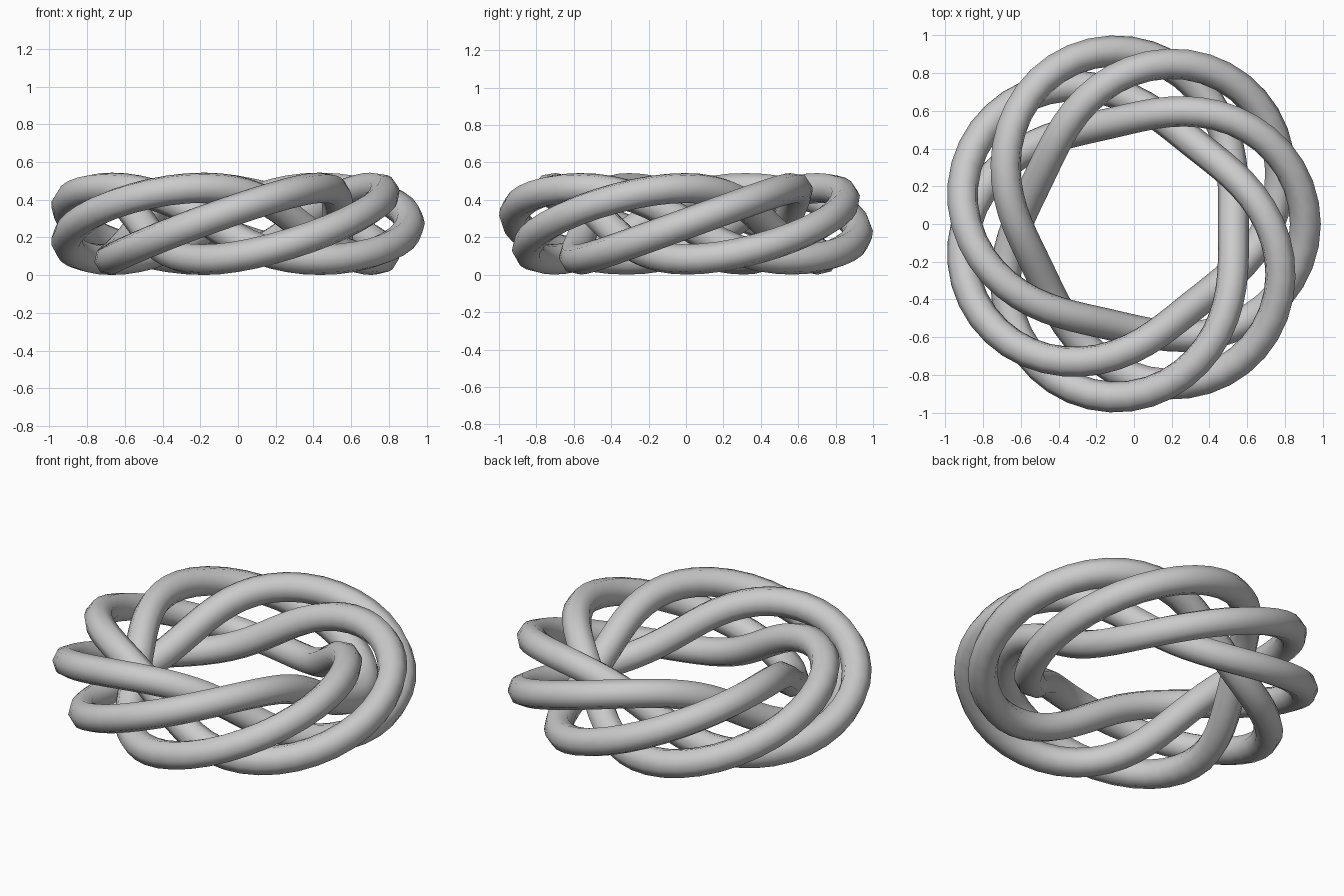
import bpy
from math import sin, cos, tau

if "Cube" in bpy.data.objects:
    bpy.data.objects.remove(bpy.data.objects["Cube"])

# Torus knot: 4 turns around the ring, 7 turns around the tube
TURNS, SPINS = 4, 7
RING, COIL, TUBE = 0.736, 0.191, 0.082
SHIFT_X, HEIGHT = -0.018, 0.2725
STEPS = 224

# Centre line of the knot
curve = bpy.data.curves.new("knotted_ring", 'CURVE')
curve.dimensions = '3D'
spline = curve.splines.new('POLY')
spline.points.add(STEPS - 1)
for i, p in enumerate(spline.points):
    t = tau * i / STEPS
    r = RING + COIL * cos(SPINS * t)
    p.co = (r * cos(TURNS * t) + SHIFT_X, r * sin(TURNS * t),
            HEIGHT + COIL * sin(SPINS * t), 1)
spline.use_cyclic_u = True
spline.use_smooth = True

# Eight-sided round tube along the centre line
curve.bevel_depth = TUBE
curve.bevel_resolution = 2
knot = bpy.data.objects.new("knotted_ring", curve)
bpy.context.collection.objects.link(knot)

# Turn the tube into a smooth-shaded mesh
bpy.context.view_layer.objects.active = knot
knot.select_set(True)
bpy.ops.object.convert(target='MESH')
bpy.ops.object.shade_smooth()
